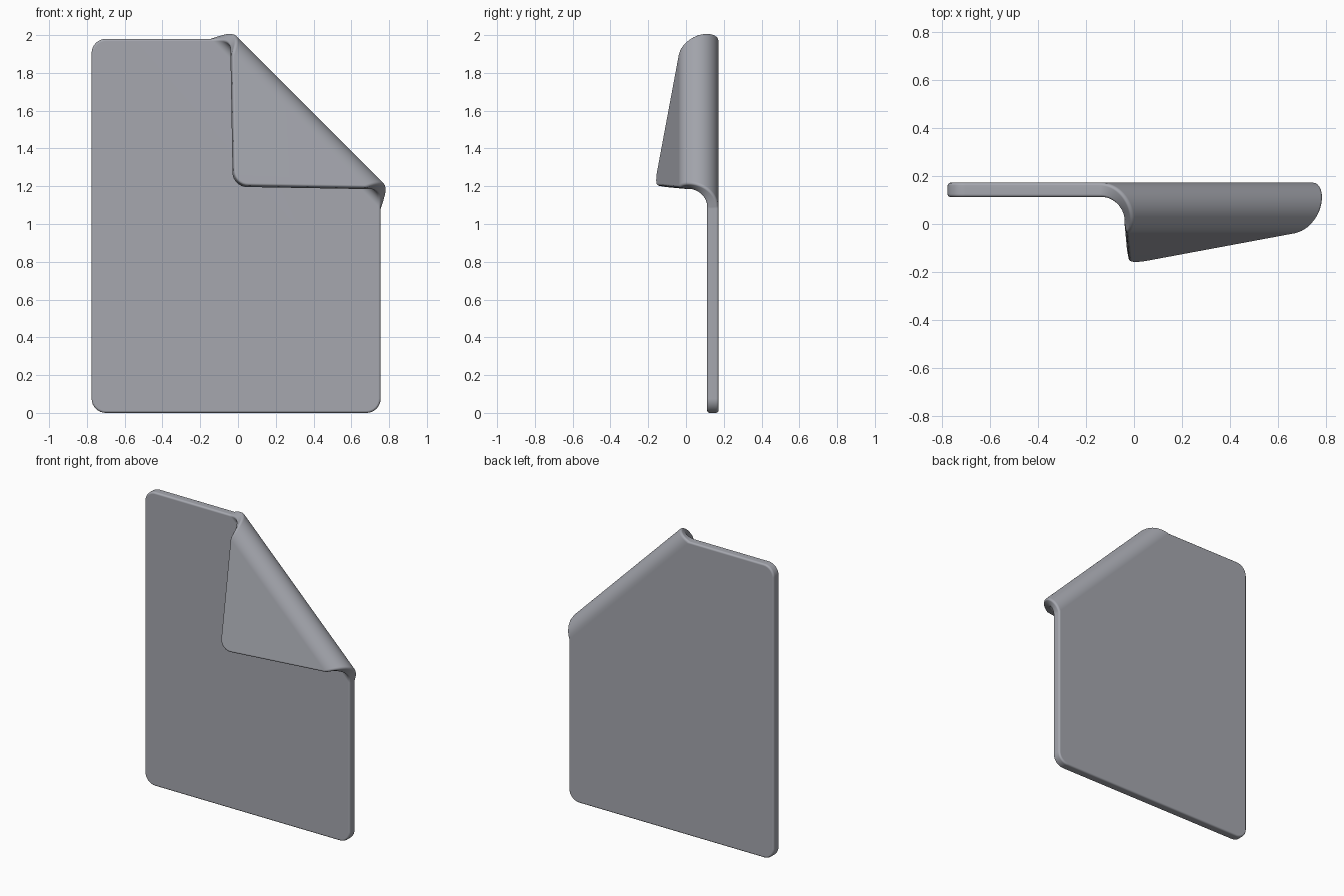
import bpy, bmesh, math
from mathutils import Vector

cube = bpy.data.objects.get("Cube")
if cube:
    bpy.data.objects.remove(cube, do_unlink=True)

LEFT, RIGHT, BOTTOM, TOP = -0.775, 0.755, 0.0, 1.98
BACK, THICK, CORNER, RIM = 0.172, 0.06, 0.075, 0.012
START, RADIUS, NEUTRAL = 1.298, 0.107, 0.046   # curl start, outer radius, unstretched radius
TURN = math.radians(165)
ACROSS = Vector((1, 0, 1)).normalized()        # direction across the diagonal fold

# Material
mat = bpy.data.materials.new("blue_grey")
mat.use_nodes = True
grey = (0.38, 0.39, 0.43, 1)
mat.diffuse_color = grey
mat.node_tree.nodes["Principled BSDF"].inputs["Base Color"].default_value = grey


def rounded_outline(steps=8):
    """Rectangle outline with rounded corners, lying on the back plane."""
    points = []
    corners = [(RIGHT, TOP, 0), (LEFT, TOP, 1), (LEFT, BOTTOM, 2), (RIGHT, BOTTOM, 3)]
    for x, z, quarter in corners:
        cx = x - math.copysign(CORNER, x)
        cz = z - CORNER if z == TOP else z + CORNER
        for i in range(steps + 1):
            a = (quarter + i / steps) * math.pi / 2
            points.append((cx + CORNER * math.cos(a), BACK, cz + CORNER * math.sin(a)))
    return points


def fold(co):
    """Roll everything beyond the fold line forward and over the front."""
    s = co.dot(ACROSS)
    beyond = s - START
    if beyond <= 0:
        return co
    r = RADIUS - (BACK - co.y)
    angle = min(beyond / NEUTRAL, TURN)
    flat = max(beyond - NEUTRAL * TURN, 0)
    new_s = START + r * math.sin(angle) + flat * math.cos(angle)
    new_y = BACK - RADIUS + r * math.cos(angle) - flat * math.sin(angle)
    moved = co + ACROSS * (new_s - s)
    moved.y = new_y
    return moved


# Page slab with softened rims
bm = bmesh.new()
back = bm.faces.new([bm.verts.new(p) for p in rounded_outline()])
grown = bmesh.ops.extrude_face_region(bm, geom=[back], use_keep_orig=True)
front_verts = [v for v in grown["geom"] if isinstance(v, bmesh.types.BMVert)]
bmesh.ops.translate(bm, verts=front_verts, vec=(0, -THICK, 0))
bmesh.ops.recalc_face_normals(bm, faces=bm.faces[:])
rims = [e for e in bm.edges if abs(e.verts[0].co.y - e.verts[1].co.y) < 1e-5]
bmesh.ops.bevel(bm, geom=rims, offset=RIM, segments=3, profile=0.5, affect='EDGES')

# Cut lines through the curl, then fold the corner over
CUTS = 24
for i in range(CUTS + 1):
    s = START + NEUTRAL * TURN * i / CUTS
    bmesh.ops.bisect_plane(bm, geom=bm.verts[:] + bm.edges[:] + bm.faces[:],
                           plane_co=ACROSS * s, plane_no=ACROSS, dist=1e-6)
for v in bm.verts:
    v.co = fold(v.co.copy())
bmesh.ops.recalc_face_normals(bm, faces=bm.faces[:])

mesh = bpy.data.meshes.new("folded_page")
bm.to_mesh(mesh)
bm.free()
mesh.materials.append(mat)
page = bpy.data.objects.new("folded_page", mesh)
bpy.context.collection.objects.link(page)

# Smooth shading that keeps the large faces flat
bpy.ops.object.select_all(action='DESELECT')
page.select_set(True)
bpy.context.view_layer.objects.active = page
bpy.ops.object.shade_smooth_by_angle(angle=math.radians(40))
weighted = page.modifiers.new("weighted_normals", 'WEIGHTED_NORMAL')
weighted.keep_sharp = True
